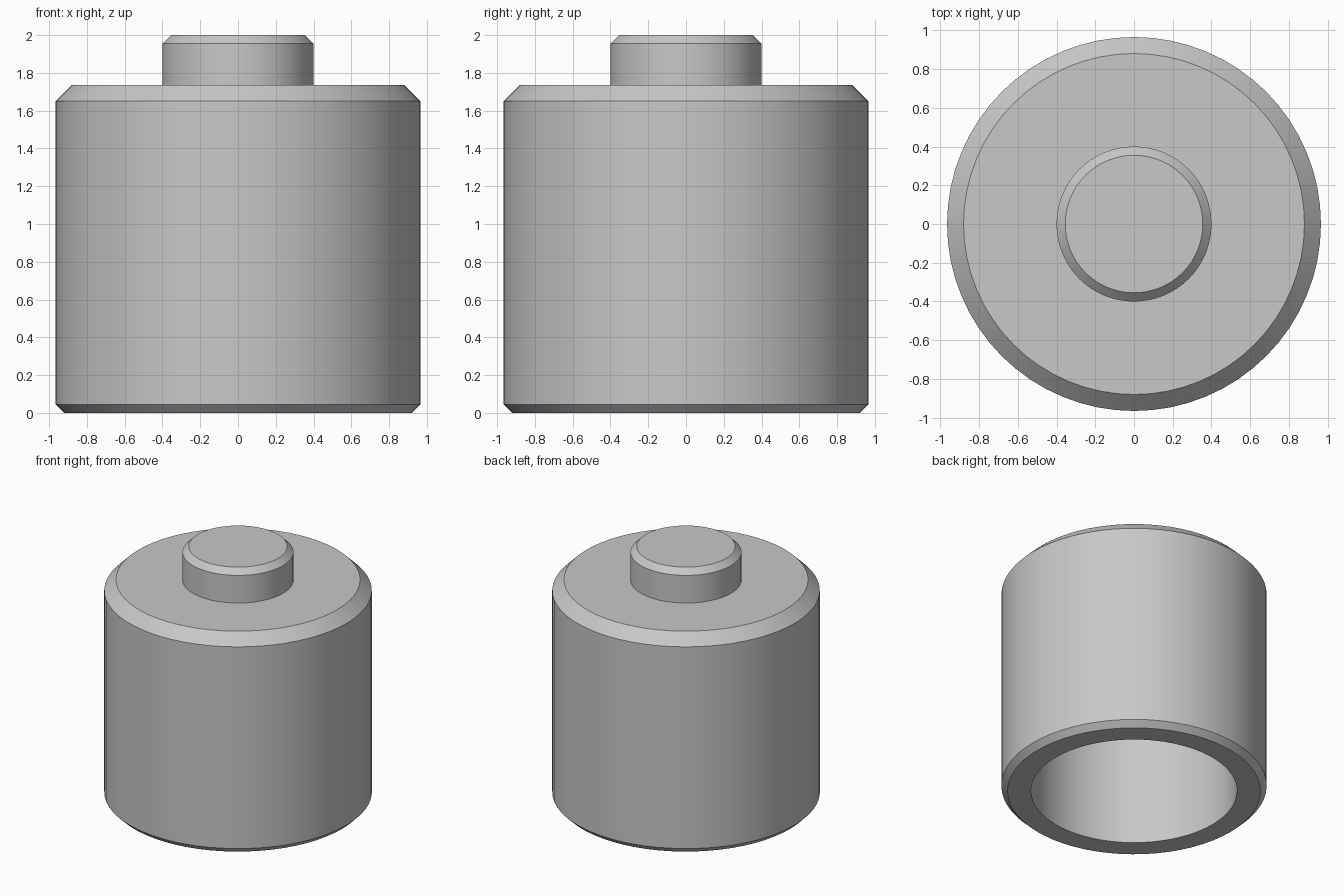
import bpy
import bmesh
import math

cube = bpy.data.objects.get("Cube")
if cube:
    bpy.data.objects.remove(cube, do_unlink=True)

SEGMENTS = 64

# Single grey finish
grey = bpy.data.materials.new("Plain grey")
grey.use_nodes = True
colour = (0.58, 0.58, 0.58, 1.0)
grey.diffuse_color = colour
grey.node_tree.nodes["Principled BSDF"].inputs["Base Color"].default_value = colour


def lathe(name, profile):
    """Spin an (r, z) profile about the z axis; it starts and ends on the axis."""
    bm = bmesh.new()
    verts = [bm.verts.new((r, 0, z)) for r, z in profile]
    edges = [bm.edges.new(pair) for pair in zip(verts, verts[1:])]
    bmesh.ops.spin(bm, geom=verts + edges, cent=(0, 0, 0), axis=(0, 0, 1),
                   angle=math.tau, steps=SEGMENTS, use_duplicate=False)
    bmesh.ops.remove_doubles(bm, verts=bm.verts, dist=0.0001)
    bmesh.ops.recalc_face_normals(bm, faces=bm.faces)
    mesh = bpy.data.meshes.new(name)
    bm.to_mesh(mesh)
    bm.free()
    mesh.materials.append(grey)
    obj = bpy.data.objects.new(name, mesh)
    bpy.context.collection.objects.link(obj)
    bpy.ops.object.select_all(action="DESELECT")
    obj.select_set(True)
    bpy.context.view_layer.objects.active = obj
    bpy.ops.object.shade_smooth_by_angle(angle=math.radians(30))
    return obj


# Hollow cap, round knob and blind bore in one closed profile
outside = [(0, 2.0), (0.355, 2.0), (0.4, 1.955), (0.4, 1.735),
           (0.88, 1.735), (0.965, 1.65), (0.965, 0.045), (0.92, 0)]
bore = [(0.75, 0), (0.75, 1.52), (0, 1.52)]
lathe("hollow_cap_with_knob", outside + bore)
